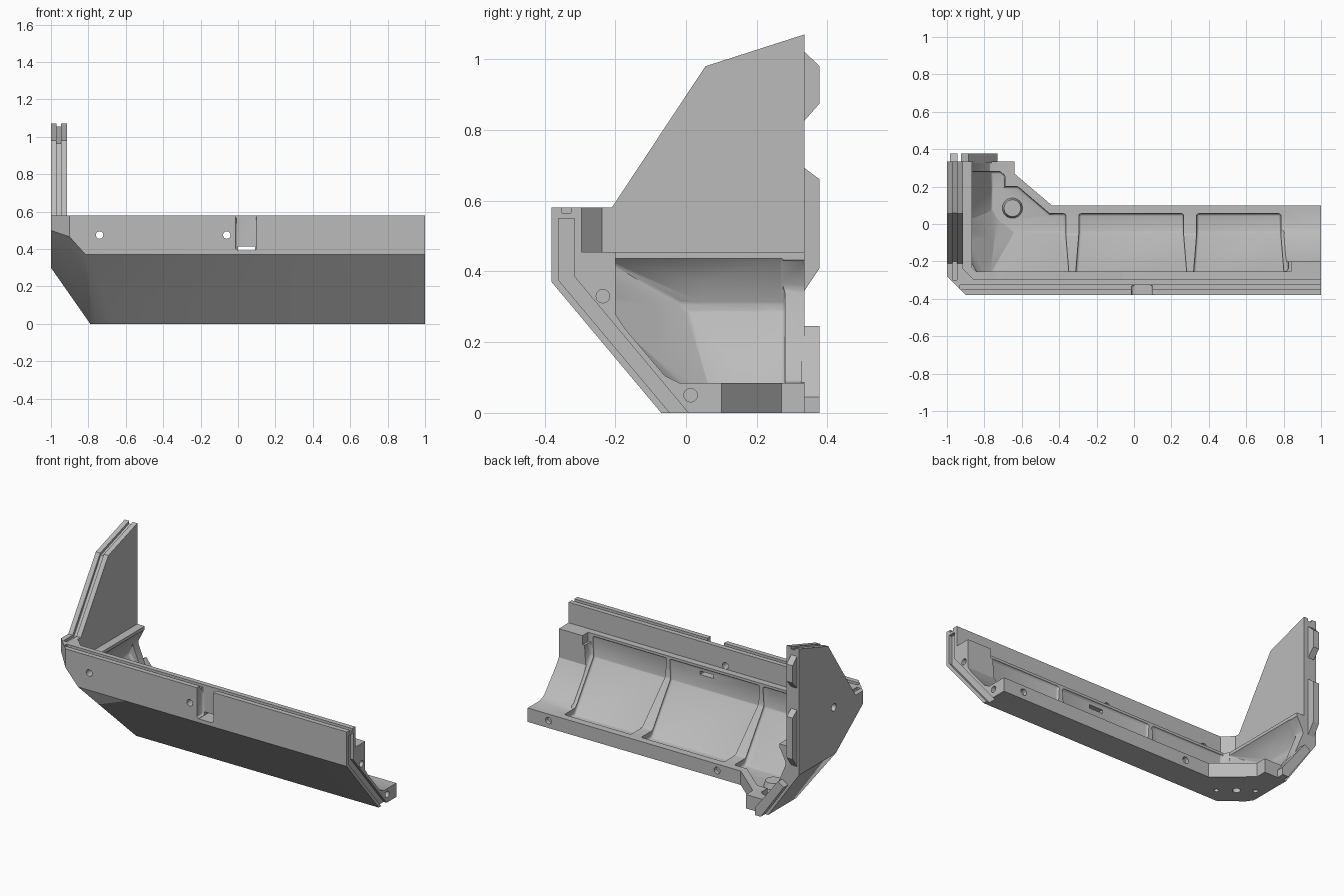
import bpy, bmesh, math
from mathutils import Vector, Matrix

cube = bpy.data.objects.get("Cube")
if cube:
    bpy.data.objects.remove(cube, do_unlink=True)

grey = bpy.data.materials.new("plain_grey")
grey.use_nodes = True
grey.diffuse_color = (0.5, 0.5, 0.5, 1)
grey.node_tree.nodes["Principled BSDF"].inputs["Base Color"].default_value = (0.5, 0.5, 0.5, 1)


def finish(name, bm):
    bmesh.ops.recalc_face_normals(bm, faces=bm.faces)
    me = bpy.data.meshes.new(name)
    bm.to_mesh(me)
    bm.free()
    me.materials.append(grey)
    ob = bpy.data.objects.new(name, me)
    bpy.context.collection.objects.link(ob)
    return ob


def plane(a, b, c, inside=(0, .2, .4)):
    """Plane through three points, facing away from the inside point."""
    a, b, c = Vector(a), Vector(b), Vector(c)
    n = (b - a).cross(c - a).normalized()
    return (a, n if n.dot(Vector(inside) - a) < 0 else -n)


def inset(planes, t):
    return [(co - n * t, n) for co, n in planes]


def convex(name, lo, hi, planes=(), r=0):
    """Box cut down by planes; r rounds every edge."""
    bm = bmesh.new()
    bmesh.ops.create_cube(bm, size=1)
    for v in bm.verts:
        v.co = Vector([lo[i] + r if v.co[i] < 0 else hi[i] - r for i in range(3)])
    for co, n in inset(planes, r):
        bmesh.ops.bisect_plane(bm, geom=bm.verts[:] + bm.edges[:] + bm.faces[:],
                               plane_co=co, plane_no=n, clear_outer=True)
    bmesh.ops.remove_doubles(bm, verts=bm.verts, dist=0.0005)
    points = [v.co.copy() for v in bm.verts]
    bm.free()
    hull = bmesh.new()
    for p in points:
        if r:
            bmesh.ops.create_icosphere(hull, subdivisions=2, radius=r, matrix=Matrix.Translation(p))
        else:
            hull.verts.new(p)
    bmesh.ops.delete(hull, geom=hull.faces[:], context='FACES_ONLY')
    bmesh.ops.delete(hull, geom=hull.edges[:], context='EDGES_FACES')
    bmesh.ops.convex_hull(hull, input=hull.verts[:])
    loose = [v for v in hull.verts if not v.link_faces]
    bmesh.ops.delete(hull, geom=loose, context='VERTS')
    bmesh.ops.dissolve_limit(hull, angle_limit=0.005, verts=hull.verts[:], edges=hull.edges[:])
    return finish(name, hull)


def prism(name, pts, axis, lo, hi):
    """Extrude a 2D outline along one axis."""
    bm = bmesh.new()

    def place(p):
        c = list(p)
        c.insert(axis, lo)
        return bm.verts.new(c)
    face = bm.faces.new([place(p) for p in pts])
    out = bmesh.ops.extrude_face_region(bm, geom=[face])
    shift = Vector((0, 0, 0))
    shift[axis] = hi - lo
    bmesh.ops.translate(bm, vec=shift, verts=[v for v in out["geom"] if isinstance(v, bmesh.types.BMVert)])
    return finish(name, bm)


def rod(name, co, r, depth, axis, r2=None):
    bm = bmesh.new()
    turn = [Matrix.Rotation(math.pi / 2, 4, 'Y'), Matrix.Rotation(math.pi / 2, 4, 'X'), Matrix()][axis]
    bmesh.ops.create_cone(bm, cap_ends=True, segments=24, radius1=r, radius2=r2 or r, depth=depth,
                          matrix=Matrix.Translation(co) @ turn)
    return finish(name, bm)


def volume(me):
    bm = bmesh.new()
    bm.from_mesh(me)
    v = bm.calc_volume(signed=True)
    bm.free()
    return v


def carve(target, cutter):
    """Subtract the cutter; a second solver steps in if the first gives no valid solid."""
    cutter.hide_render = True
    before = target.data.copy()
    size = volume(before)
    bpy.context.view_layer.objects.active = target
    for solver in ('EXACT', 'MANIFOLD'):
        mod = target.modifiers.new("carve", 'BOOLEAN')
        mod.operation, mod.solver, mod.object = 'DIFFERENCE', solver, cutter
        bpy.ops.object.modifier_apply(modifier=mod.name)
        if size * .08 < volume(target.data) < size * 1.0001:
            break
        target.data = before.copy()
    bpy.data.objects.remove(cutter, do_unlink=True)


# Outer faces: front slope, side slope, upright corner, slanted corner, bottom corner
front_slope = plane((0, -.38, .37), (1, -.38, .37), (0, -.07, 0))
side_slope = plane((-1, 0, .3), (-1, 1, .3), (-.79, 0, 0))
corner = plane((-1, -.28, 0), (-1, -.28, 1), (-.9, -.38, 0))
corner_slant = plane((-1, -.28, .5), (-.9, -.38, .465), (-.815, -.38, .37))
corner_foot = plane((-.75, -.17, .12), (-.64, -.07, 0), (-.773, .034, 0))
skin = [front_slope, side_slope, corner, corner_slant, corner_foot]
body = convex("corner_shell", (-1, -.38, 0), (1, .335, 1.07), skin)

# Side panel outline, and the floor outline at the back
top_line = [(-.5, .58), (-.21, .58), (.055, .98), (.335, 1.07), (.5, 1.12), (.5, 1.4), (-.5, 1.4)]
carve(body, prism("panel_cut", top_line, 0, -1.2, 1.2))
carve(body, prism("floor_cut", [(-.64, .5), (-.64, .27), (-.44, .1), (1.2, .1), (1.2, .5)], 2, -.2, 1.3))

# Space above the rail, then the throat of the rail
carve(body, convex("upper_space", (-.915, -.295, .455), (1.2, .6, 1.3), inset([corner], .09)))
carve(body, convex("rail_throat", (-.865, -.255, .4), (.84, .6, .6), inset([corner], .13)))

# Hollow under the rail, with an overhang at the side
overhang = plane((-.865, 0, .44), (-.865, 1, .44), (-.93, 0, .31))


def hollow(name, t, x0, x1, z0, y1, extra=(), r=0.025):
    mid = ((x0 + x1) / 2, .2, .2)
    walls = inset([front_slope, side_slope, corner_slant, corner_foot], t) + inset([corner], .13)
    ends = [plane((x1, 0, 0), (x1, 1, 0), (x1 + .03, 0, .44), mid)]
    if x0 > -.9:
        ends.append(plane((x0, 0, 0), (x0, 1, 0), (x0 - .03, 0, .44), mid))
    return convex(name, (max(x0 - .1, -.93), -.255 - max(0, .06 - t), z0), (x1 + .1, y1, .44),
                  walls + [overhang] + ends + list(extra), r)


carve(body, hollow("main_hollow", .065, -.93, .8, .085, .6))
for x0, x1 in ((-.93, -.37), (-.29, .26), (.34, .78)):
    carve(body, hollow("bay", .05, x0, x1, .045, .055, r=.012))
back_diag = (Vector((-.68, .25, 0)), Vector((.17, .2, 0)).normalized())
carve(body, hollow("corner_bay", .05, -.93, -.42, .045, .28,
                   [back_diag, (Vector((-.69, 0, 0)), Vector((1, 0, 0)))], r=.012))
carve(body, hollow("corner_bay_front", .05, -.93, -.4, .045, .2, [back_diag], r=.012))

# Open right end with its joint groove
end_hole = [(-.2, .6), (-.2, .28), (-.17, .235), (-.06, .105), (-.02, .085), (.5, .085), (.5, .6)]
carve(body, prism("end_opening", end_hole, 0, .72, 1.2))
groove = [(-.36, .55), (-.36, .375), (-.037, -.01), (.015, -.01), (-.315, .385), (-.315, .55)]
carve(body, prism("end_groove", groove, 0, .98, 1.2))

# Groove along the top of the wall and the panel edge
carve(body, convex("wall_groove", (-.93, -.35, .565), (1.2, -.325, .7)))
inner_line = [(-.3, .565), (-.2, .565), (.06, .965), (.335, 1.055), (.5, 1.1), (.5, 1.4), (-.3, 1.4)]
carve(body, prism("panel_groove", inner_line, 0, -.97, -.945))

# Front latch recess with its through slot
carve(body, convex("latch_recess", (-.013, -.5, .395), (.1, -.325, .7), r=.012))
carve(body, convex("latch_slot", (.0, -.5, .393), (.09, -.2, .415)))

# Screw holes
for x in (-.74, -.06):
    carve(body, rod("front_hole", (x, -.33, .475), .02, .3, 1))
for x in (.86, -.28):
    carve(body, rod("lip_hole", (x, .1, .045), .02, .05, 1))
for y, z in ((-.235, .33), (.013, .05)):
    carve(body, rod("end_hole", (1, y, z), .019, .08, 0))
carve(body, rod("panel_hole", (-1, 0, .585), .022, .06, 0))
for s in (-1, 1):
    carve(body, rod("foot_hole", (-.65 - s * .083, .08 + s * .065, 0), .014, .04, 2))

# Raised boss on the corner floor
boss = rod("floor_boss", (-.65, .085, .055), .058, .05, 2, .045)
carve(boss, rod("boss_hole", (-.65, .085, 0), .022, .12, 2))
carve(body, rod("foot_centre_hole", (-.65, .085, 0), .022, .12, 2))

# Joint tabs along the back edge
tabs = []
for low, low_in, high_in, high in ((.815, .875, .98, 1.03), (.33, .41, .66, .70)):
    tabs.append(prism("panel_tab", [(.325, low), (.378, low_in), (.378, high_in), (.325, high)], 0, -.985, -.945))
tabs.append(prism("floor_tab", [(-.925, .22), (-.885, .245), (-.73, .045), (-.73, 0), (-.77, 0)], 1, .325, .378))

for ob in [body, boss] + tabs:
    bpy.ops.object.select_all(action='DESELECT')
    ob.select_set(True)
    bpy.context.view_layer.objects.active = ob
    bpy.ops.object.shade_smooth_by_angle(angle=math.radians(30))
